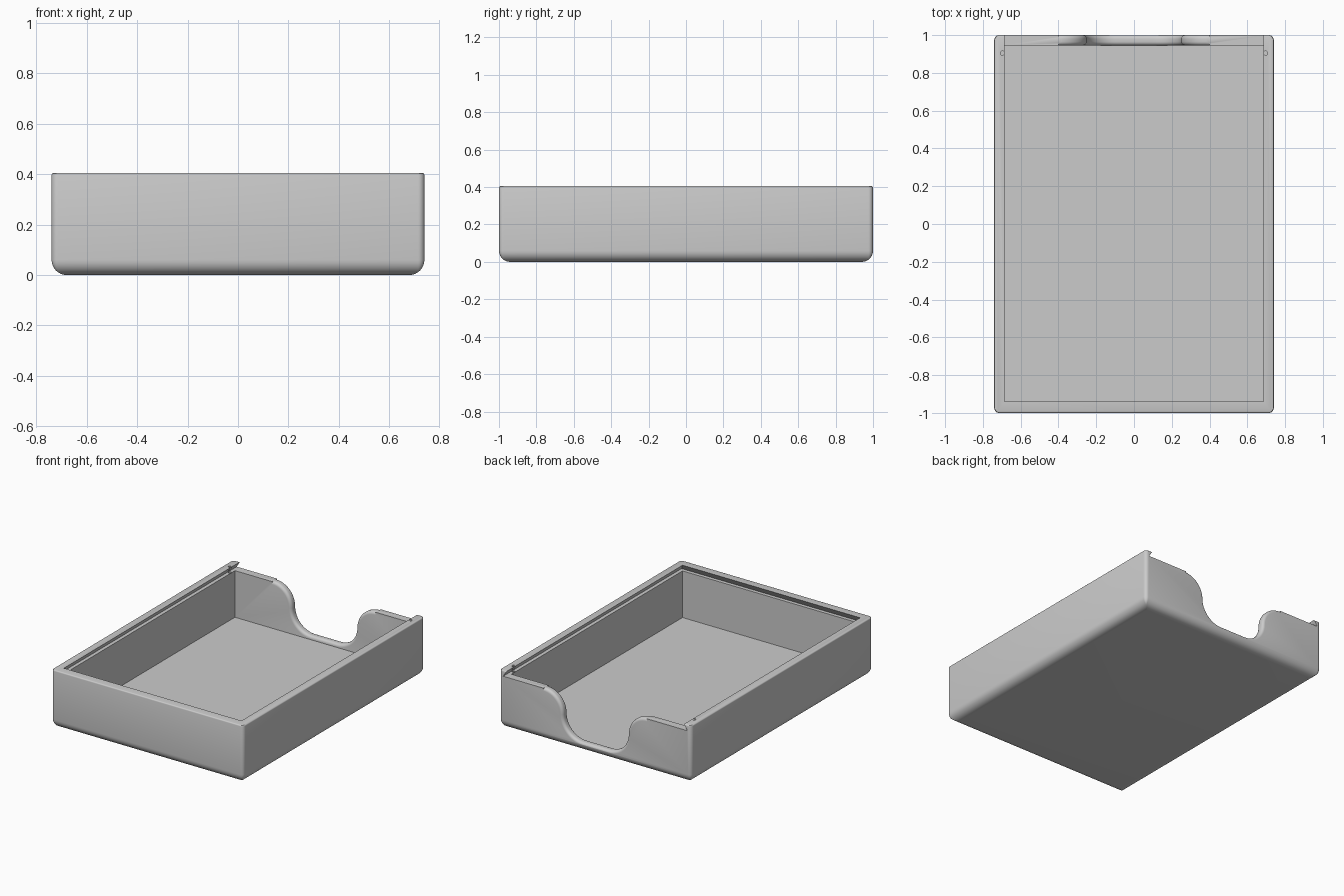
import bpy
import bmesh
from math import sin, cos, pi, sqrt, radians

if "Cube" in bpy.data.objects:
    bpy.data.objects.remove(bpy.data.objects["Cube"])

# Main dimensions
HALF_X, HALF_Y, HEIGHT = 0.74, 1.0, 0.405
IN_X, IN_FRONT, IN_BACK = 0.685, -0.94, 0.945
FLOOR, LEDGE = 0.04, 0.365

grey = bpy.data.materials.new("plain grey")
grey.use_nodes = True
grey.diffuse_color = (0.6, 0.6, 0.6, 1)
grey.node_tree.nodes["Principled BSDF"].inputs["Base Color"].default_value = (0.6, 0.6, 0.6, 1)


def loft(name, rings):
    """Closed solid through rings that have equal point counts."""
    bm = bmesh.new()
    loops = [[bm.verts.new(p) for p in ring] for ring in rings]
    n = len(loops[0])
    for a, b in zip(loops, loops[1:]):
        for i in range(n):
            j = (i + 1) % n
            bm.faces.new((a[i], a[j], b[j], b[i]))
    bm.faces.new(loops[0][::-1])
    bm.faces.new(loops[-1])
    bmesh.ops.recalc_face_normals(bm, faces=bm.faces)
    mesh = bpy.data.meshes.new(name)
    bm.to_mesh(mesh)
    bm.free()
    mesh.materials.append(grey)
    obj = bpy.data.objects.new(name, mesh)
    bpy.context.collection.objects.link(obj)
    return obj


def rounded_ring(inset, z, steps=5):
    """Rounded rectangle of the outer wall, shrunk by inset."""
    r = max(0.025 - inset, 0.003)
    cx, cy = HALF_X - inset - r, HALF_Y - inset - r
    ring = []
    for k, (sx, sy) in enumerate(((1, 1), (-1, 1), (-1, -1), (1, -1))):
        for i in range(steps + 1):
            a = (k + i / steps) * pi / 2
            ring.append((sx * cx + r * cos(a), sy * cy + r * sin(a), z))
    return ring


def rect_ring(x, y0, y1, z):
    return [(-x, y0, z), (x, y0, z), (x, y1, z), (-x, y1, z)]


def cut(target, cutter):
    cutter.hide_render = True
    mod = target.modifiers.new("cut", "BOOLEAN")
    mod.operation = "DIFFERENCE"
    mod.solver = "EXACT"
    mod.object = cutter
    bpy.ops.object.select_all(action="DESELECT")
    bpy.context.view_layer.objects.active = target
    target.select_set(True)
    bpy.ops.object.modifier_apply(modifier=mod.name)
    bpy.data.objects.remove(cutter)


# Outer shell with rounded bottom and lightly rounded rim
R, RIM = 0.06, 0.008
profile = []
for i in range(9):
    a = i / 8 * pi / 2
    profile.append((R - R * sin(a), R - R * cos(a)))
for i in range(4):
    a = i / 3 * pi / 2
    profile.append((RIM - RIM * cos(a), HEIGHT - RIM + RIM * sin(a)))
tray = loft("open_tray", [rounded_ring(d, z) for d, z in profile])

# Storage cavity
cut(tray, loft("cavity_cutter", [rect_ring(IN_X, IN_FRONT, IN_BACK, FLOOR),
                                 rect_ring(IN_X, IN_FRONT, IN_BACK, LEDGE + 0.01)]))

# Dovetail lid slot, open at the back
UNDER = 0.025
cut(tray, loft("slot_cutter", [
    rect_ring(IN_X + UNDER, IN_FRONT - UNDER, 1.1, LEDGE),
    rect_ring(IN_X, IN_FRONT, 1.1, HEIGHT),
    rect_ring(IN_X, IN_FRONT, 1.1, HEIGHT + 0.05)]))


# Finger notch in the back wall, with rounded edges
def notch_ring(y, grow):
    arc, low = 0.15, 0.065
    half = []
    for i in range(13):      # lower hollow curve
        a = i / 12 * pi / 2
        r = arc + grow
        half.append((0.1 + r * sin(a), low + arc - r * cos(a)))
    for i in range(13):      # upper shoulder curve
        a = i / 12 * pi / 2
        r = arc - grow
        half.append((0.4 - r * cos(a), LEDGE - arc + 0.001 + r * sin(a)))
    half.append((0.4, HEIGHT + 0.1))
    return [(x, y, z) for x, z in half] + [(-x, y, z) for x, z in reversed(half)]


EDGE = 0.02
rings = [notch_ring(IN_BACK - 0.02, EDGE)]
for i in range(6):
    t = i / 5 * pi / 2
    rings.append(notch_ring(IN_BACK + EDGE - EDGE * cos(t), EDGE - EDGE * sin(t)))
for i in range(6):
    t = i / 5 * pi / 2
    rings.append(notch_ring(HALF_Y - EDGE + EDGE * sin(t), EDGE - EDGE * cos(t)))
rings.append(notch_ring(HALF_Y + 0.05, EDGE))
cut(tray, loft("notch_cutter", rings))

# Small catch holes near the open end of each rail
for side in (-1, 1):
    circle = [(side * 0.697 + 0.011 * cos(k * pi / 6), 0.905 + 0.011 * sin(k * pi / 6))
              for k in range(12)]
    cut(tray, loft("catch_cutter", [[(x, y, z) for x, y in circle]
                                    for z in (LEDGE - 0.012, HEIGHT + 0.02)]))

bpy.ops.object.shade_smooth_by_angle(angle=radians(30))
